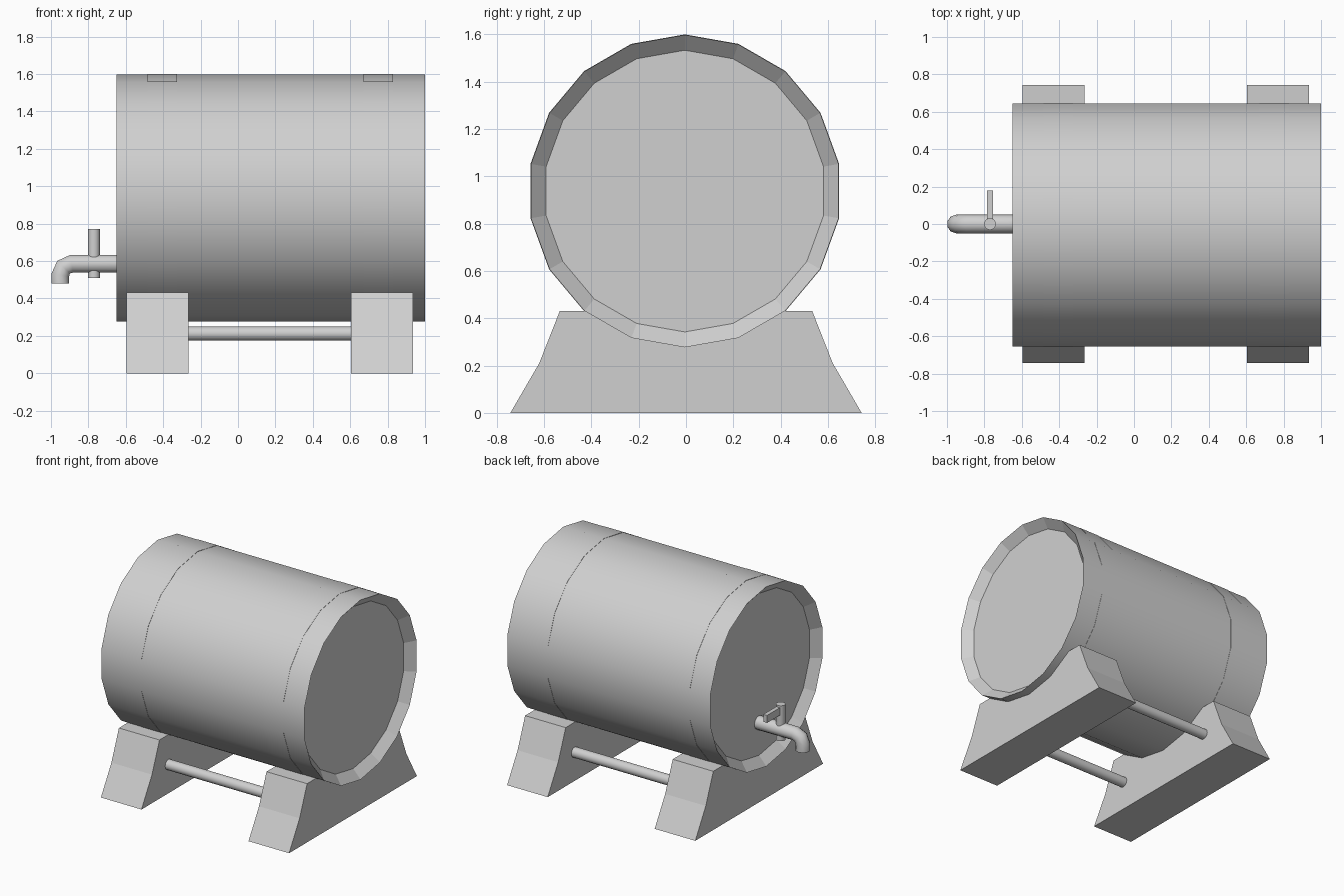
import bpy
import bmesh
from math import sin, cos, pi, radians
from mathutils import Matrix

cube = bpy.data.objects.get("Cube")
if cube:
    bpy.data.objects.remove(cube, do_unlink=True)

# One plain grey for everything
grey = bpy.data.materials.new("light_grey")
grey.use_nodes = True
colour = (0.63, 0.63, 0.63, 1)
grey.diffuse_color = colour
grey.node_tree.nodes["Principled BSDF"].inputs["Base Color"].default_value = colour

SIDES = 18
RADIUS = 0.66
AXIS_Y, AXIS_Z = -0.005, 0.937


def add_object(name, bm):
    bmesh.ops.recalc_face_normals(bm, faces=bm.faces)
    mesh = bpy.data.meshes.new(name)
    bm.to_mesh(mesh)
    bm.free()
    obj = bpy.data.objects.new(name, mesh)
    bpy.context.collection.objects.link(obj)
    mesh.materials.append(grey)
    return obj


def smooth(obj):
    bpy.ops.object.select_all(action="DESELECT")
    obj.select_set(True)
    bpy.context.view_layer.objects.active = obj
    bpy.ops.object.shade_smooth_by_angle(angle=radians(35))


def circle_point(angle, r):
    return AXIS_Y + r * sin(angle), AXIS_Z + r * cos(angle)


def lathe(name, profile, closed=False):
    """Turn (x, radius) points about the barrel axis; only level faces are smooth."""
    bm = bmesh.new()
    rings = [[bm.verts.new((x, *circle_point(2 * pi * i / SIDES, r)))
              for i in range(SIDES)] for x, r in profile]
    pairs = list(zip(rings, rings[1:]))
    if closed:
        pairs.append((rings[-1], rings[0]))
    else:
        bm.faces.new(rings[0])
        bm.faces.new(rings[-1])
    for a, b in pairs:
        for i in range(SIDES):
            j = (i + 1) % SIDES
            bm.faces.new((a[i], a[j], b[j], b[i]))
    bm.normal_update()
    for f in bm.faces:
        f.smooth = abs(f.normal.x) < 0.1
    return add_object(name, bm)


def cylinder(name, r, length, centre, turn=0.0, sides=16):
    bm = bmesh.new()
    place = Matrix.Translation(centre) @ Matrix.Rotation(turn, 4, "Y")
    bmesh.ops.create_cone(bm, cap_ends=True, segments=sides, radius1=r, radius2=r,
                          depth=length, matrix=place)
    obj = add_object(name, bm)
    smooth(obj)
    return obj


# Barrel with sunken ends and sloping rims
INSET, DEPTH = 0.595, 0.06
left_end, right_end = 1.0, -0.65
lathe("barrel", [(right_end + DEPTH, INSET), (right_end, RADIUS),
                 (left_end, RADIUS), (left_end - DEPTH, INSET)])

# Thin hoops
for name, x in (("right_hoop", -0.405), ("left_hoop", 0.75)):
    lo, hi = x - 0.08, x + 0.08
    lathe(name, [(lo, RADIUS - 0.01), (lo, RADIUS + 0.002),
                 (hi, RADIUS + 0.002), (hi, RADIUS - 0.01)], closed=True)

# Cradles, cut to the lower barrel facets
side = [(0.742, 0), (0.62, 0.21), (0.533, 0.431)]
saddle = [circle_point(2 * pi * i / SIDES, RADIUS) for i in range(7, 12)]
outline = side + saddle + [(-y, z) for y, z in reversed(side)]
for name, x in (("right_cradle", -0.595), ("left_cradle", 0.605)):
    bm = bmesh.new()
    face = bm.faces.new([bm.verts.new((x, y, z)) for y, z in outline])
    made = bmesh.ops.extrude_face_region(bm, geom=[face])["geom"]
    bmesh.ops.translate(bm, vec=(0.33, 0, 0),
                        verts=[v for v in made if isinstance(v, bmesh.types.BMVert)])
    add_object(name, bm)

# Rods joining the cradles
for name, y in (("front_rod", -0.43), ("back_rod", 0.43)):
    cylinder(name, 0.0375, 0.89, (0.17, y, 0.212), pi / 2)

# Tap spout: a pipe bent downwards
curve = bpy.data.curves.new("tap_spout", "CURVE")
curve.dimensions = "3D"
curve.bevel_depth = 0.05
curve.bevel_resolution = 3
curve.use_fill_caps = True
bend = [(-0.89 - 0.06 * sin(a), 0.525 + 0.06 * cos(a)) for a in (0, pi / 4, pi / 2)]
path = [(-0.58, 0.585)] + bend + [(-0.95, 0.48)]
spline = curve.splines.new("POLY")
spline.points.add(len(path) - 1)
for p, (x, z) in zip(spline.points, path):
    p.co = (x, 0, z, 1)
spout = bpy.data.objects.new("tap_spout", curve)
bpy.context.collection.objects.link(spout)
curve.materials.append(grey)
bpy.ops.object.select_all(action="DESELECT")
spout.select_set(True)
bpy.context.view_layer.objects.active = spout
bpy.ops.object.convert(target="MESH")
bpy.ops.object.shade_smooth_by_angle(angle=radians(50))

# Tap stem and its lever
cylinder("tap_stem", 0.032, 0.26, (-0.77, 0, 0.64))
bm = bmesh.new()
bmesh.ops.create_cube(bm, size=1, matrix=Matrix.Translation((-0.77, 0.09, 0.73))
                      @ Matrix.Diagonal((0.03, 0.18, 0.055, 1)))
add_object("tap_lever", bm)
